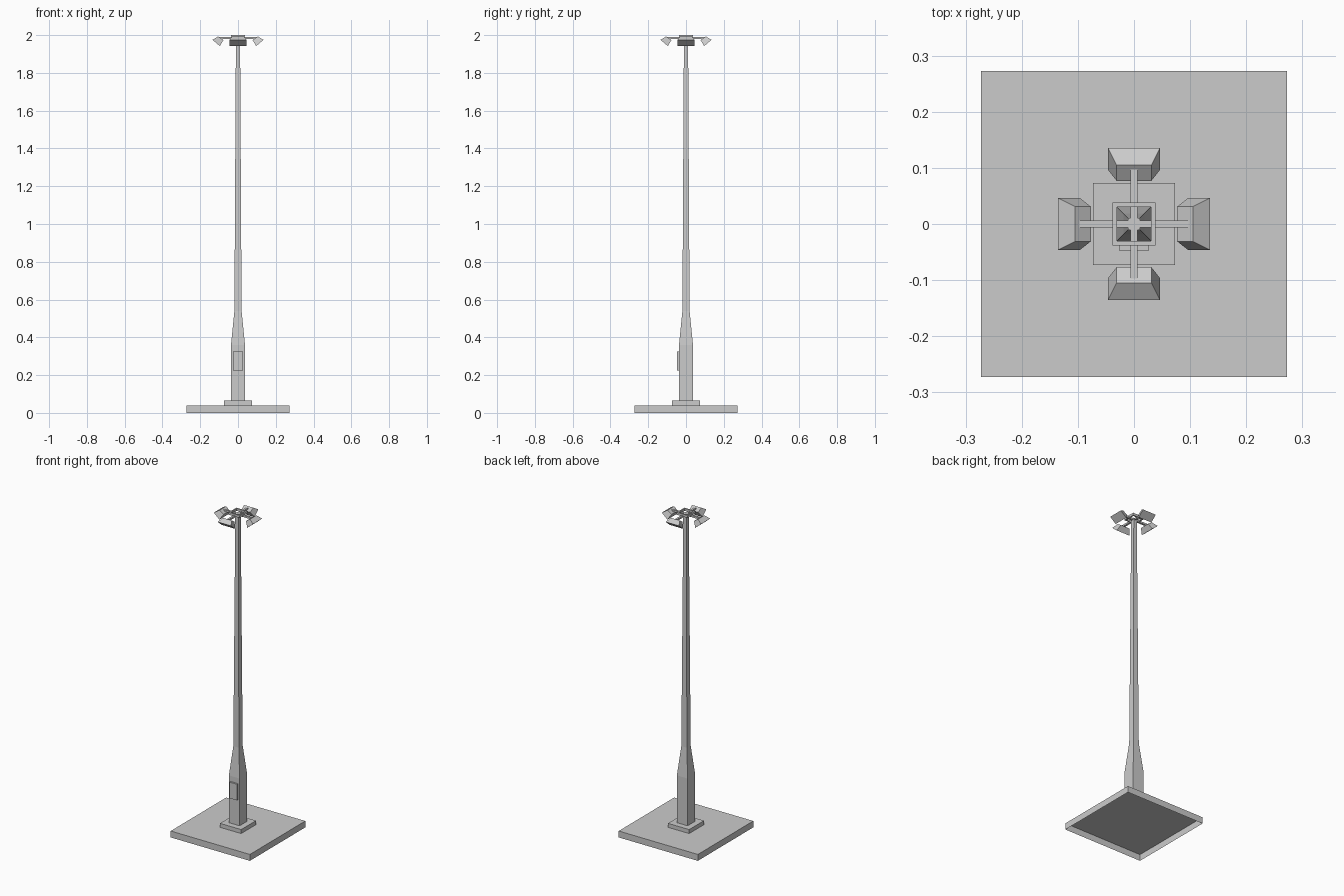
import bpy, bmesh, math
from mathutils import Matrix

if "Cube" in bpy.data.objects:
    bpy.data.objects.remove(bpy.data.objects["Cube"])


def make_object(name, bm):
    bmesh.ops.recalc_face_normals(bm, faces=bm.faces)
    mesh = bpy.data.meshes.new(name)
    bm.to_mesh(mesh)
    bm.free()
    ob = bpy.data.objects.new(name, mesh)
    bpy.context.collection.objects.link(ob)
    return ob


def loft(name, rings, cap_bottom=True, turn=0):
    """Skin a stack of four-point rings and cap the ends."""
    bm = bmesh.new()
    loops = [[bm.verts.new(p) for p in r] for r in rings]
    for a, b in zip(loops, loops[1:]):
        for i in range(4):
            j = (i + 1) % 4
            bm.faces.new((a[i], a[j], b[j], b[i]))
    bm.faces.new(loops[-1])
    if cap_bottom:
        bm.faces.new(loops[0][::-1])
    bm.transform(Matrix.Rotation(turn, 4, 'Z'))
    return make_object(name, bm)


def rect(x0, x1, y0, y1, z):
    return [(x0, y0, z), (x1, y0, z), (x1, y1, z), (x0, y1, z)]


def square(h, z):
    return rect(-h, h, -h, h, z)


def box(name, x0, x1, y0, y1, z0, z1, **kw):
    return loft(name, [rect(x0, x1, y0, y1, z0), rect(x0, x1, y0, y1, z1)], **kw)


# Ground slab, open underneath, with a small plinth
box("base_slab", -0.273, 0.273, -0.273, 0.273, 0, 0.04, cap_bottom=False)
box("plinth", -0.073, 0.073, -0.073, 0.073, 0.04, 0.065)

# Tapered square mast
loft("mast", [square(h, z) for h, z in
              [(0.037, 0.065), (0.037, 0.36), (0.019, 0.54), (0.011, 1.99)]])

# Access door on the front of the mast
box("access_door", -0.026, 0.026, -0.048, -0.034, 0.225, 0.325)

# Open square frame around the mast top
bm = bmesh.new()
outline = [(0.038, 1.985), (0.038, 2.0), (0.03, 2.0), (0.03, 1.985)]
loops = [[bm.verts.new(p) for p in square(h, z)] for h, z in outline]
for k in range(4):
    a, b = loops[k], loops[(k + 1) % 4]
    for i in range(4):
        j = (i + 1) % 4
        bm.faces.new((a[i], a[j], b[j], b[i]))
make_object("head_frame", bm)

# Four arms, each carrying a flared floodlight tilted outward and down
for n, side in enumerate(("right", "back", "left", "front")):
    turn = n * math.pi / 2
    box(f"arm_{side}", 0.008, 0.097, -0.006, 0.006, 1.979, 1.99, turn=turn)
    rings = []
    for (r0, z0), (r1, z1), w in [((0.077, 1.974), (0.105, 1.993), 0.031),
                                  ((0.096, 1.942), (0.135, 1.975), 0.046)]:
        rings.append([(r0, -w, z0), (r1, -w, z1), (r1, w, z1), (r0, w, z0)])
    loft(f"floodlight_{side}", rings, turn=turn)
